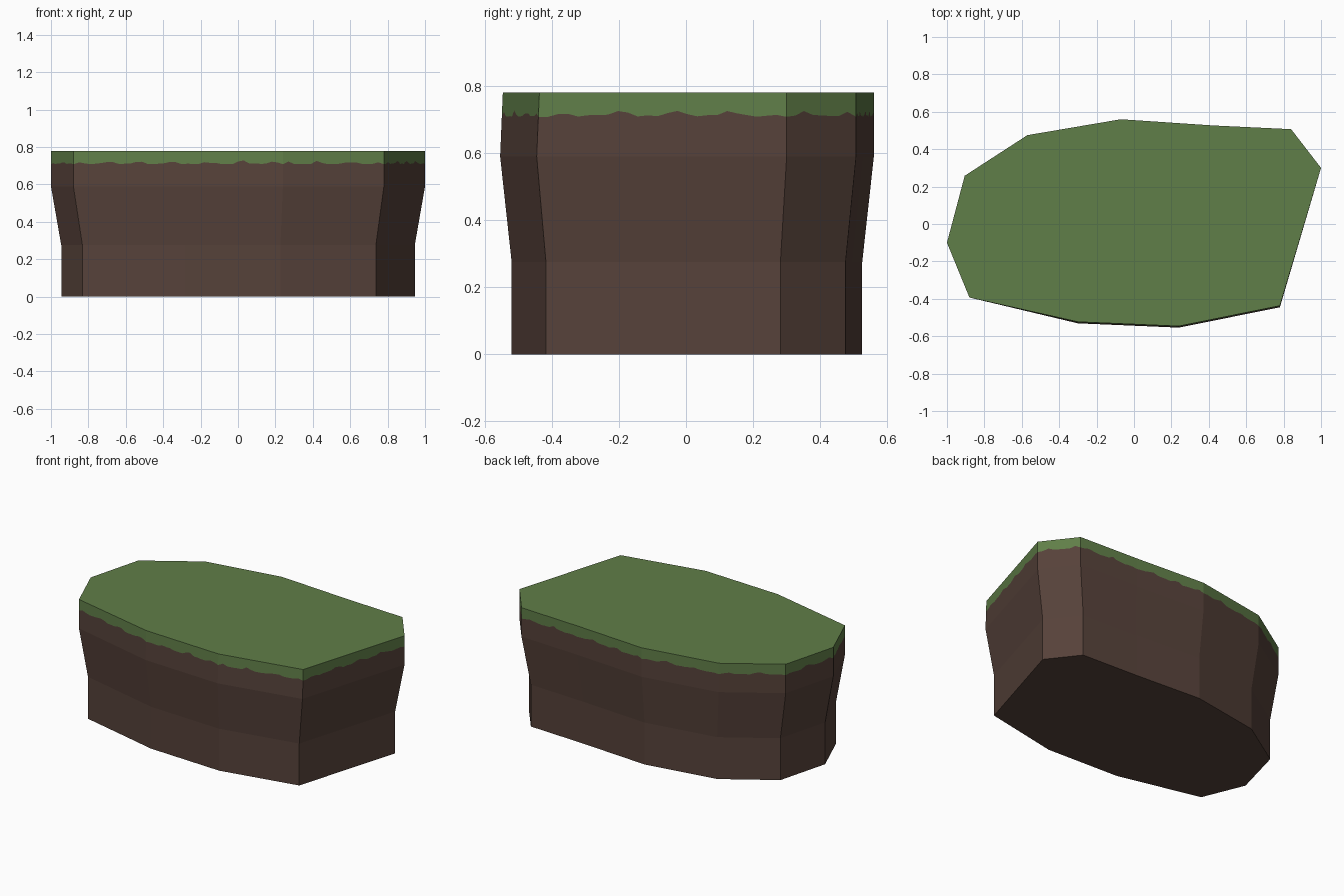
import bpy, bmesh, math, random
from mathutils import Vector

if "Cube" in bpy.data.objects:
    bpy.data.objects.remove(bpy.data.objects["Cube"])

random.seed(4)

# Top outline, counter-clockwise
outline = [(-1.0, -0.10), (-0.88, -0.393), (-0.30, -0.523), (0.24, -0.546),
           (0.78, -0.437), (1.0, 0.30), (0.84, 0.507), (0.42, 0.527),
           (-0.07, 0.56), (-0.57, 0.475), (-0.905, 0.258)]
# Slightly bulging shoulder below the front lip, narrower foot
shoulder = [(x, y - 0.008 if y < -0.42 else y) for x, y in outline]
foot = [(x * 0.945, y * 0.938) for x, y in shoulder]
Z_FOOT, Z_SHOULDER, Z_GRASS, Z_TOP = 0.275, 0.59, 0.708, 0.78


def material(name, rgb):
    m = bpy.data.materials.new(name)
    m.diffuse_color = (*rgb, 1)
    m.use_nodes = True
    m.node_tree.nodes["Principled BSDF"].inputs["Base Color"].default_value = m.diffuse_color
    return m


mesh = bpy.data.meshes.new("grassy_earth_block")
obj = bpy.data.objects.new("grassy_earth_block", mesh)
bpy.context.collection.objects.link(obj)
mesh.materials.append(material("brown earth", (0.093, 0.054, 0.042)))
mesh.materials.append(material("green grass", (0.117, 0.209, 0.065)))

bm = bmesh.new()


def ring(points, z):
    return [bm.verts.new((x, y, z)) for x, y in points]


def face(verts, mat=0):
    bm.faces.new(verts).material_index = mat


base, mid = ring(foot, 0), ring(foot, Z_FOOT)
wide, top = ring(shoulder, Z_SHOULDER), ring(outline, Z_TOP)
t_grass = (Z_GRASS - Z_SHOULDER) / (Z_TOP - Z_SHOULDER)
lip = [bm.verts.new(w.co.lerp(t.co, t_grass)) for w, t in zip(wide, top)]

n = len(outline)
face(base[::-1])
face(top, 1)
for i in range(n):
    j = (i + 1) % n
    # Earth walls
    face([base[i], base[j], mid[j], mid[i]])
    face([mid[i], mid[j], wide[j], wide[i]])
    # Ragged grass line across the upper wall
    length = (top[j].co - top[i].co).length
    steps = max(3, int(length / 0.03))
    phase = random.uniform(0, 6)
    ragged = [lip[i]]
    for k in range(1, steps):
        u = k / steps
        hump = max(0, math.sin(u * length * 36 + phase)) * random.uniform(0.006, 0.018)
        t = t_grass + (hump + random.uniform(0, 0.005)) / (Z_TOP - Z_SHOULDER)
        low = wide[i].co.lerp(wide[j].co, u)
        high = top[i].co.lerp(top[j].co, u)
        ragged.append(bm.verts.new(low.lerp(high, t)))
    ragged.append(lip[j])
    face([wide[i], wide[j]] + ragged[::-1])
    face(ragged + [top[j], top[i]], 1)

bm.normal_update()
bm.to_mesh(mesh)
bm.free()
